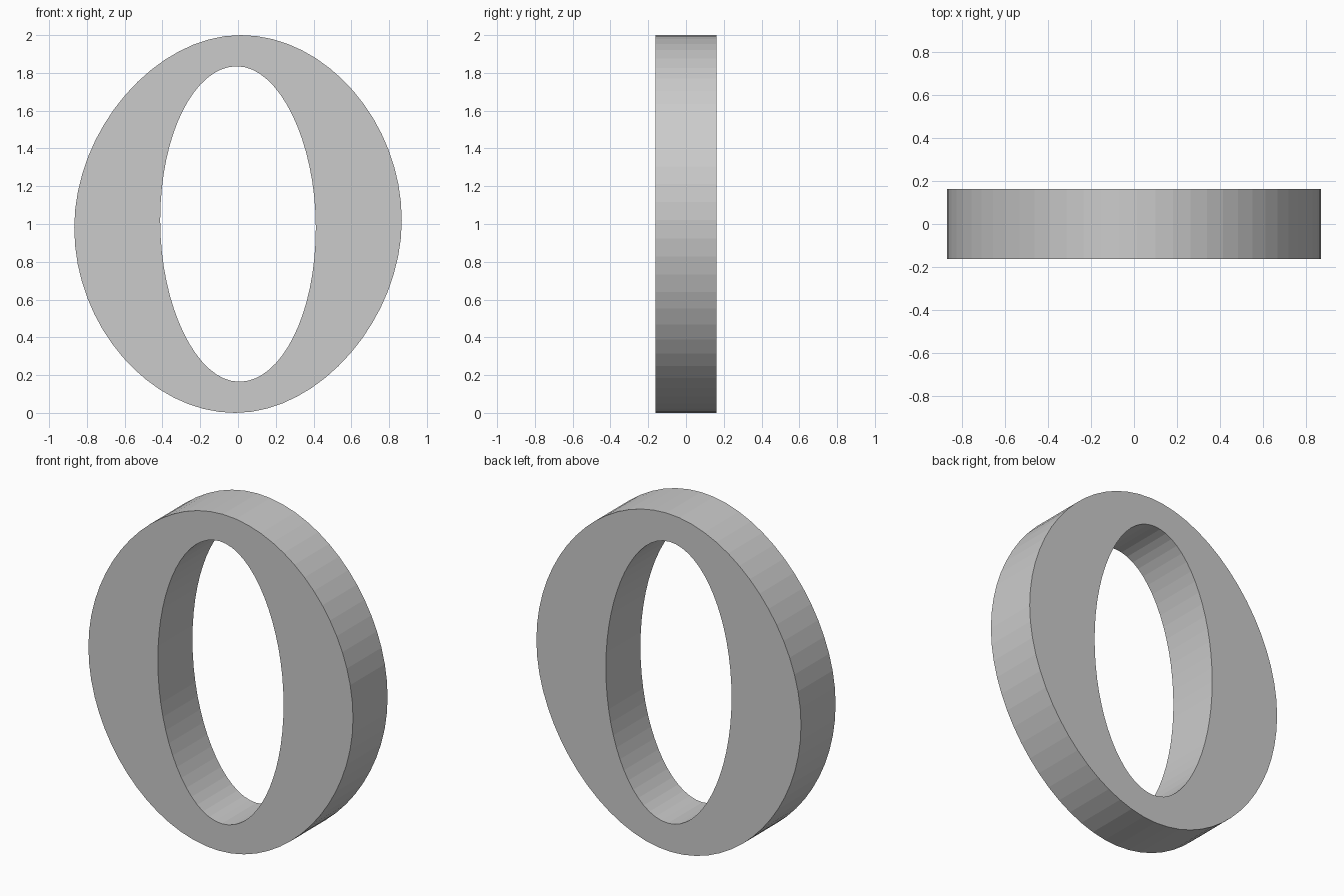
import bpy
import math

if "Cube" in bpy.data.objects:
    bpy.data.objects.remove(bpy.data.objects["Cube"])


def add_oval(curve, rx, ry, kx, tilt_x, tilt_y):
    # Four-point closed oval; extremes slide slightly to give the hand-drawn lean
    pts = [((tilt_x, ry), (-1, 0)), ((-rx, -tilt_y), (0, -1)),
           ((-tilt_x, -ry), (1, 0)), ((rx, tilt_y), (0, 1))]
    spline = curve.splines.new('BEZIER')
    spline.bezier_points.add(3)
    spline.use_cyclic_u = True
    spline.use_smooth = False
    for bp, ((x, y), (dx, dy)) in zip(spline.bezier_points, pts):
        hx, hy = dx * rx * kx, dy * ry * kx
        bp.handle_left_type = bp.handle_right_type = 'FREE'
        bp.co = (x, y, 0)
        bp.handle_left = (x - hx, y - hy, 0)
        bp.handle_right = (x + hx, y + hy, 0)


# Flat ring profile: outer outline and inner opening, extruded in depth
profile = bpy.data.curves.new("oval_ring", 'CURVE')
profile.dimensions = '2D'
profile.fill_mode = 'BOTH'
profile.resolution_u = 16
profile.extrude = 0.162
add_oval(profile, 0.867, 1.0, 0.52, 0.015, 0.02)
add_oval(profile, 0.412, 0.835, 0.545, -0.006, -0.02)

# Stand the ring upright on the ground
ring = bpy.data.objects.new("oval_ring", profile)
bpy.context.collection.objects.link(ring)
ring.rotation_euler = (math.radians(90), 0, 0)
ring.location = (0, 0, 1.0)

# Turn into a mesh
bpy.context.view_layer.objects.active = ring
ring.select_set(True)
bpy.ops.object.convert(target='MESH')
